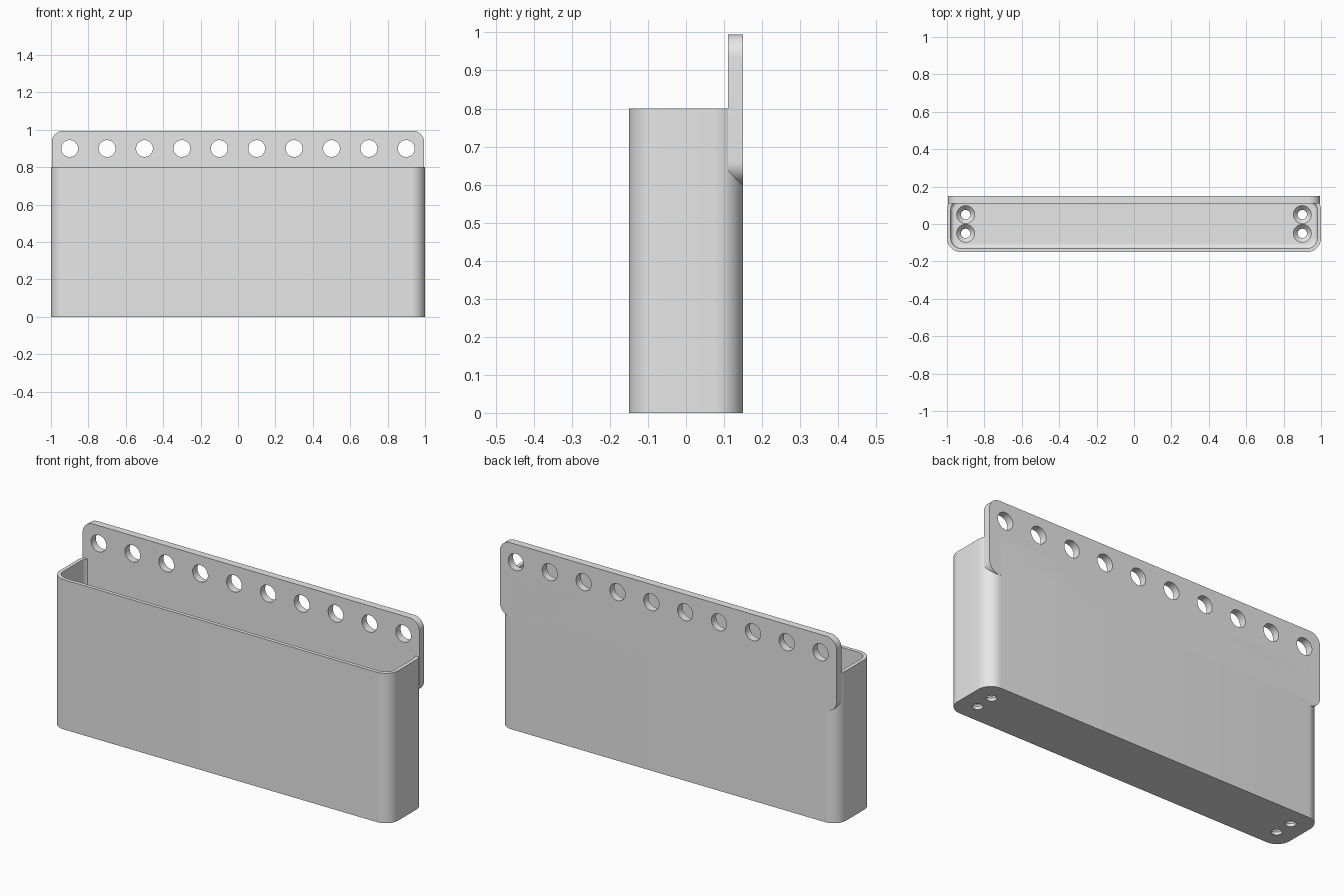
import bpy, bmesh, math
from mathutils import Matrix

default = bpy.data.objects.get("Cube")
if default:
    bpy.data.objects.remove(default, do_unlink=True)

grey = bpy.data.materials.new("light_grey")
grey.use_nodes = True
COLOUR = (0.8, 0.8, 0.8, 1)
grey.diffuse_color = COLOUR
grey.node_tree.nodes["Principled BSDF"].inputs["Base Color"].default_value = COLOUR


def make_object(name, bm):
    bmesh.ops.recalc_face_normals(bm, faces=bm.faces)
    mesh = bpy.data.meshes.new(name)
    bm.to_mesh(mesh)
    bm.free()
    mesh.materials.append(grey)
    obj = bpy.data.objects.new(name, mesh)
    bpy.context.collection.objects.link(obj)
    return obj


def rounded_prism(width, depth, height, radius, steps=12):
    """Rounded rectangle centred in x and y, extruded up from z = 0."""
    bm = bmesh.new()
    verts = []
    for i, (sx, sy) in enumerate([(1, 1), (-1, 1), (-1, -1), (1, -1)]):
        for s in range(steps + 1):
            a = (i + s / steps) * math.pi / 2
            verts.append(bm.verts.new((sx * (width / 2 - radius) + radius * math.cos(a),
                                       sy * (depth / 2 - radius) + radius * math.sin(a), 0)))
    face = bm.faces.new(verts)
    top = bmesh.ops.extrude_face_region(bm, geom=[face])["geom"]
    bmesh.ops.translate(bm, vec=(0, 0, height),
                        verts=[v for v in top if isinstance(v, bmesh.types.BMVert)])
    return bm


def add_cone(bm, r_low, r_high, height, matrix):
    bmesh.ops.create_cone(bm, cap_ends=True, segments=40, radius1=r_low,
                          radius2=r_high, depth=height, matrix=matrix)


def cut(obj, bm):
    cutter = make_object("cutter", bm)
    cutter.hide_render = True
    mod = obj.modifiers.new("cut", 'BOOLEAN')
    mod.operation = 'DIFFERENCE'
    mod.solver = 'EXACT'
    mod.object = cutter
    bpy.context.view_layer.objects.active = obj
    bpy.ops.object.modifier_apply(modifier=mod.name)
    bpy.data.objects.remove(cutter, do_unlink=True)


WALL, FLOOR = 0.02, 0.04

# Open box with rounded vertical corners
box = make_object("storage_box", rounded_prism(2, 0.3, 0.8, 0.075))

# Cavity with an eased edge around the floor
cavity = rounded_prism(2 - 2 * WALL, 0.3 - 2 * WALL, 1, 0.055)
bottom = [e for e in cavity.edges if all(v.co.z < 0.001 for v in e.verts)]
bmesh.ops.bevel(cavity, geom=bottom, offset=0.02, segments=4, profile=0.5, affect='EDGES')
bmesh.ops.translate(cavity, vec=(0, 0, FLOOR), verts=cavity.verts)
cut(box, cavity)

# Countersunk screw holes, two at each end of the floor
drills, sinks = bmesh.new(), bmesh.new()
for x in (-0.9, 0.9):
    for y in (-0.05, 0.05):
        add_cone(drills, 0.025, 0.025, 0.2, Matrix.Translation((x, y, 0)))
        add_cone(sinks, 0.025, 0.049, 0.026, Matrix.Translation((x, y, 0.028)))
cut(box, drills)
cut(box, sinks)

# Raised back plate with rounded corners, stood upright along the back
panel = rounded_prism(1.99, 0.395, 0.04, 0.06)
bmesh.ops.transform(panel, verts=panel.verts,
                    matrix=Matrix.Translation((0, 0.15, 0.7975)) @ Matrix.Rotation(math.pi / 2, 4, 'X'))
plate = make_object("hanging_plate", panel)

# Row of mounting holes
row = bmesh.new()
for i in range(10):
    add_cone(row, 0.045, 0.045, 0.3,
             Matrix.Translation((-0.9 + 0.2 * i, 0.13, 0.9)) @ Matrix.Rotation(math.pi / 2, 4, 'X'))
cut(plate, row)

# Smooth the rounded corners and keep the sharp edges
for obj in (box, plate):
    bpy.ops.object.select_all(action='DESELECT')
    obj.select_set(True)
    bpy.context.view_layer.objects.active = obj
    bpy.ops.object.shade_smooth_by_angle(angle=math.radians(30))
